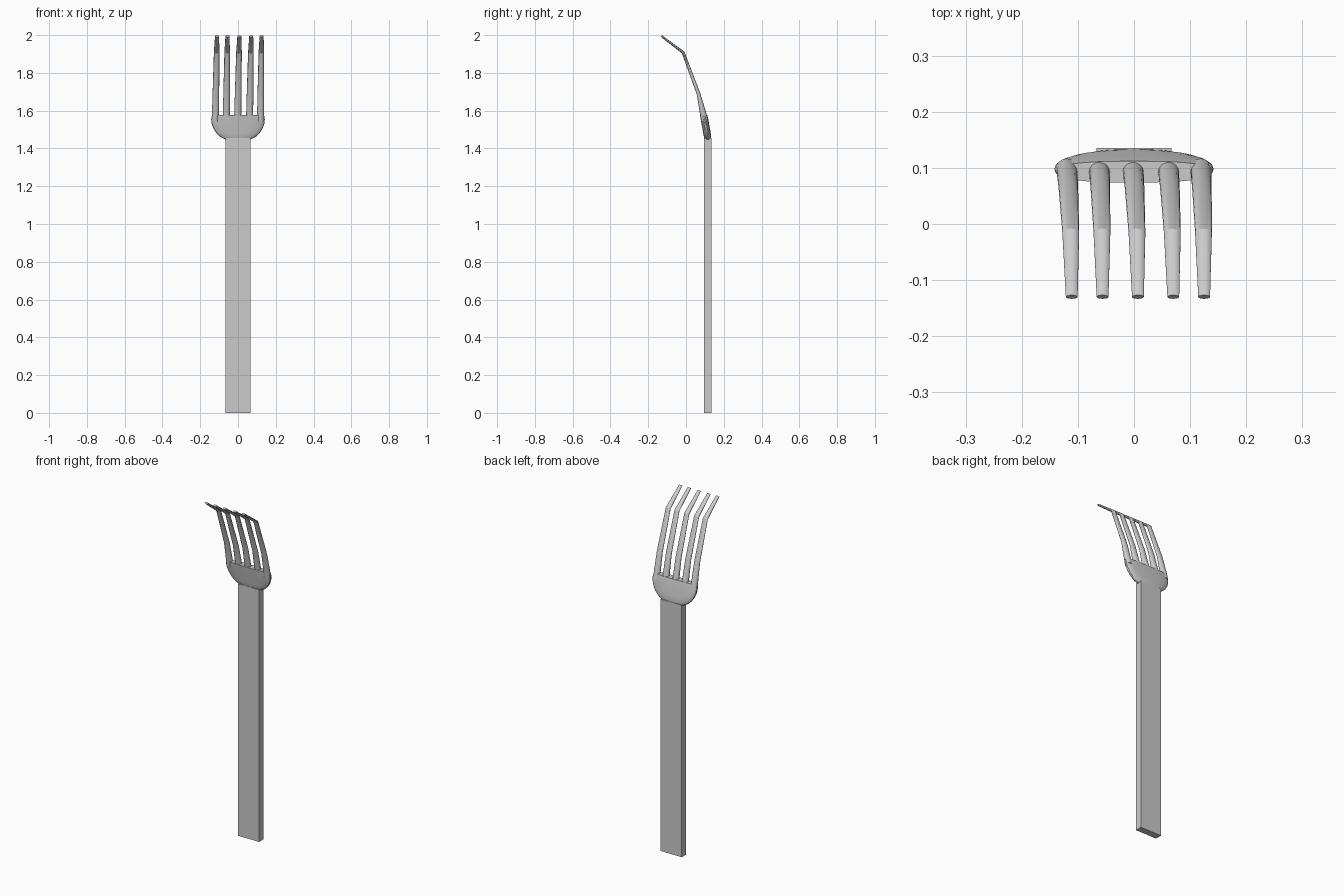
import bpy, bmesh, math
from mathutils import Vector

if "Cube" in bpy.data.objects:
    bpy.data.objects.remove(bpy.data.objects["Cube"])

grey = bpy.data.materials.new("steel grey")
grey.diffuse_color = (0.6, 0.6, 0.6, 1)
grey.use_nodes = True
grey.node_tree.nodes["Principled BSDF"].inputs["Base Color"].default_value = grey.diffuse_color


def loft(name, rings):
    """Skin a list of equal-length rings and cap both ends."""
    bm = bmesh.new()
    loops = [[bm.verts.new(p) for p in ring] for ring in rings]
    n = len(loops[0])
    for a, b in zip(loops, loops[1:]):
        for i in range(n):
            j = (i + 1) % n
            bm.faces.new((a[i], a[j], b[j], b[i]))
    bm.faces.new(loops[0][::-1])
    bm.faces.new(loops[-1])
    bmesh.ops.recalc_face_normals(bm, faces=bm.faces)
    mesh = bpy.data.meshes.new(name)
    bm.to_mesh(mesh)
    bm.free()
    mesh.materials.append(grey)
    ob = bpy.data.objects.new(name, mesh)
    bpy.context.collection.objects.link(ob)
    bpy.ops.object.select_all(action='DESELECT')
    ob.select_set(True)
    bpy.context.view_layer.objects.active = ob
    bpy.ops.object.shade_smooth_by_angle(angle=math.radians(30))
    return ob


# Handle: a plain flat bar
corners = [(-0.067, 0.096), (0.067, 0.096), (0.067, 0.135), (-0.067, 0.135)]
loft("handle", [[(x, y, z) for x, y in corners] for z in (0, 1.455)])

# Head: rounded bowl with soft sides, leaning forward
def head_ring(z, w, y, t, n=32):
    ring = []
    for i in range(n):
        a = 2 * math.pi * i / n
        c, s = math.cos(a), math.sin(a)
        ring.append((w * math.copysign(abs(c) ** 0.8, c),
                     y + t * math.copysign(abs(s) ** 0.7, s), z))
    return ring

# z, half width, centre y, half thickness
levels = [(1.448, 0.068, 0.116, 0.016), (1.46, 0.092, 0.114, 0.019),
          (1.48, 0.114, 0.111, 0.020), (1.505, 0.130, 0.107, 0.020),
          (1.53, 0.139, 0.102, 0.020), (1.555, 0.142, 0.098, 0.020),
          (1.578, 0.138, 0.093, 0.019)]
loft("head", [head_ring(*l) for l in levels])

# Tines: tapered oval rods following one bent side profile
# y, z, half width, half thickness
path = [(0.099, 1.545, 0.019, 0.018), (0.092, 1.58, 0.0185, 0.017),
        (0.066, 1.69, 0.0175, 0.010), (-0.015, 1.908, 0.015, 0.008),
        (-0.130, 1.995, 0.0105, 0.0055)]
for k, (base, tip) in enumerate([(-0.120, -0.111), (-0.062, -0.056), (-0.002, 0.007),
                                 (0.061, 0.070), (0.119, 0.125)]):
    rings = []
    for i, (y, z, w, t) in enumerate(path):
        prev, nxt = path[max(i - 1, 0)], path[min(i + 1, len(path) - 1)]
        d = Vector((0, nxt[0] - prev[0], nxt[1] - prev[1])).normalized()
        normal = Vector((0, d.z, -d.y))
        x = base + (tip - base) * (z - 1.545) / 0.45
        rings.append([Vector((x + w * math.cos(a), y, z)) + normal * t * math.sin(a)
                      for a in (2 * math.pi * j / 16 for j in range(16))])
    loft(f"tine_{k + 1}", rings)
